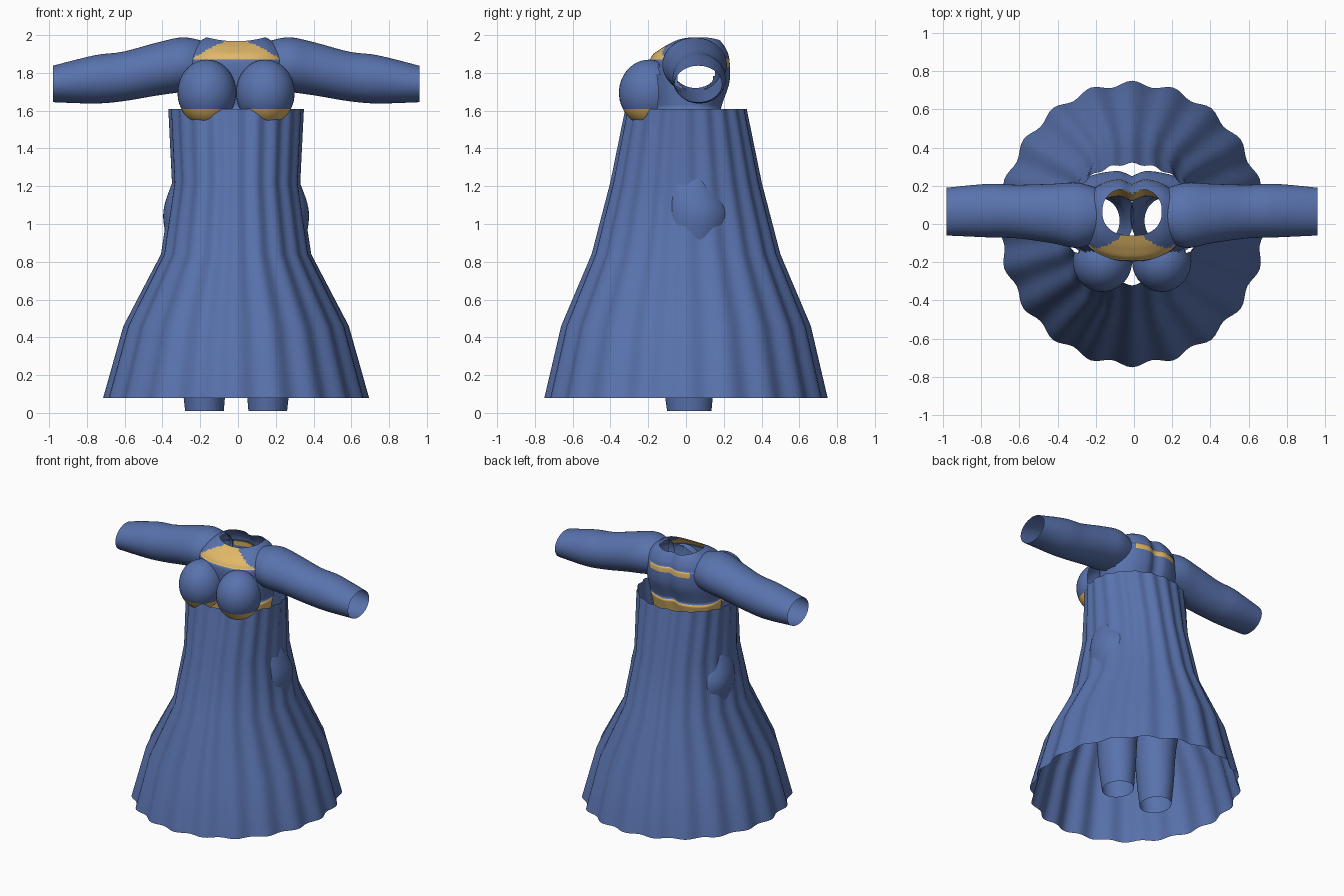
import bpy, bmesh, math
from mathutils import Vector

cube = bpy.data.objects.get("Cube")
if cube:
    bpy.data.objects.remove(cube)


def make_material(name, colour):
    m = bpy.data.materials.new(name)
    m.use_nodes = True
    m.diffuse_color = (*colour, 1)
    m.node_tree.nodes["Principled BSDF"].inputs["Base Color"].default_value = (*colour, 1)
    return m


BLUE = make_material("blue cloth", (0.10, 0.17, 0.42))
TAN = make_material("tan skin", (0.75, 0.48, 0.14))
CENTRE = -0.01


def finish(name, bm, is_skin=None):
    """Turn a bmesh into a smooth object, painting skin faces by a rule."""
    for f in bm.faces:
        f.smooth = True
        if is_skin and is_skin(f.calc_center_median()):
            f.material_index = 1
    bmesh.ops.recalc_face_normals(bm, faces=bm.faces)
    me = bpy.data.meshes.new(name)
    bm.to_mesh(me)
    bm.free()
    me.materials.append(BLUE)
    me.materials.append(TAN)
    ob = bpy.data.objects.new(name, me)
    ob.location.x = CENTRE
    bpy.context.collection.objects.link(ob)
    return ob


def smooth_rings(rings, steps):
    """Catmull-Rom interpolation through the control rings."""
    out = []
    for i in range(len(rings) - 1):
        quad = [rings[max(0, min(len(rings) - 1, i + k))] for k in (-1, 0, 1, 2)]
        for s in range(steps):
            t = s / steps
            out.append([b + 0.5 * t * (c - a + t * (2*a - 5*b + 4*c - d + t * (3*(b - c) + d - a)))
                        for a, b, c, d in zip(*quad)])
    return out + [list(rings[-1])]


def loft(rings, place, sides=48, power=1.0, pleats=0, depth=0.0):
    """Open tube; each ring is (position, u min, u max, v min, v max)."""
    bm = bmesh.new()
    rows = []
    for t, u0, u1, v0, v1 in rings:
        row = []
        for k in range(sides):
            a = 2 * math.pi * k / sides
            r = 1 + depth * math.cos(pleats * a)
            c, s = math.cos(a), math.sin(a)
            u = (u0 + u1) / 2 + (u1 - u0) / 2 * r * math.copysign(abs(c) ** power, c)
            v = (v0 + v1) / 2 + (v1 - v0) / 2 * r * math.copysign(abs(s) ** power, s)
            row.append(bm.verts.new(place(t, u, v)))
        rows.append(row)
    for low, high in zip(rows, rows[1:]):
        for k in range(sides):
            n = (k + 1) % sides
            bm.faces.new((low[k], low[n], high[n], high[k]))
    return bm


def upright(t, u, v):
    return Vector((u, v, t))


def slice_at(bm, z):
    bmesh.ops.bisect_plane(bm, geom=bm.verts[:] + bm.edges[:] + bm.faces[:],
                           plane_co=(0, 0, z), plane_no=(0, 0, 1))


# Pleated open skirt
profile = [(0.08, 0.69, 0.735), (0.46, 0.585, 0.648), (0.84, 0.39, 0.49),
           (1.22, 0.333, 0.393), (1.61, 0.352, 0.315)]
skirt = loft([(z, -x, x, -y, y) for z, x, y in profile], upright,
             sides=160, pleats=20, depth=0.02)
finish("pleated_skirt", skirt)

# Torso from hips to neckline
body = [(0.88, 0.36, -0.17, 0.25), (1.05, 0.386, -0.18, 0.28), (1.2, 0.345, -0.17, 0.22),
        (1.4, 0.25, -0.15, 0.15), (1.61, 0.26, -0.17, 0.19), (1.75, 0.27, -0.19, 0.235),
        (1.87, 0.27, -0.19, 0.235), (1.94, 0.23, -0.13, 0.215), (1.99, 0.155, -0.06, 0.19)]
torso = loft(smooth_rings([(z, -x, x, f, b) for z, x, f, b in body], 8),
             upright, sides=96, power=0.85)
for height in (1.61, 1.83, 1.87):
    slice_at(torso, height)
# Clear the armholes behind the sleeves
holes = [f for f in torso.faces
         if abs(f.calc_center_median().x) > 0.15
         and math.hypot(f.calc_center_median().y - 0.05, f.calc_center_median().z - 1.8) < 0.1]
bmesh.ops.delete(torso, geom=holes, context="FACES")


def torso_skin(c):
    front = c.z > 1.87 and c.y < 0.02 and abs(c.x) < 0.24 - (c.z - 1.87) * 1.6
    back = 1.83 < c.z < 1.87 and c.y > 0.15 and abs(c.x) < 0.16
    return front or back or 1.3 < c.z < 1.61


torso_object = finish("torso", torso, torso_skin)
# Dip the neckline at front and back, and crease the spine and seat
for v in torso_object.data.vertices:
    p = v.co
    if p.z > 1.9:
        p.z -= (p.z - 1.9) * 0.25 * max(0, 1 - (p.x / 0.16) ** 2)
    if p.y > 0.1:
        p.y -= 0.03 * math.exp(-(p.x / 0.04) ** 2)

arm_rings = [(0.16, -0.08, 0.18, 1.72, 1.965), (0.28, -0.125, 0.215, 1.70, 1.988),
             (0.42, -0.10, 0.21, 1.68, 1.96), (0.6, -0.075, 0.205, 1.65, 1.912),
             (0.75, -0.07, 0.21, 1.638, 1.893), (0.97, -0.06, 0.19, 1.645, 1.838)]
leg_rings = [(0.01, 0.065, 0.27, -0.10, 0.135), (0.2, 0.05, 0.29, -0.125, 0.15),
             (0.45, 0.03, 0.31, -0.14, 0.16), (0.7, 0.0, 0.345, -0.16, 0.21),
             (0.95, -0.01, 0.372, -0.17, 0.255)]

for side, sign in (("left", 1), ("right", -1)):
    # Open sleeve
    sleeve = loft(smooth_rings(arm_rings, 5), lambda t, u, v: Vector((sign * t, u, v)))
    finish(side + "_sleeve", sleeve)
    # Open trouser leg
    leg = loft(smooth_rings(leg_rings, 4), lambda t, u, v: Vector((sign * u, v, t)))
    finish(side + "_trouser_leg", leg)
    # Rounded bust, bare below the bodice edge
    bust = bmesh.new()
    bmesh.ops.create_uvsphere(bust, u_segments=40, v_segments=28, radius=1)
    for v in bust.verts:
        v.co = Vector((sign * 0.155 + v.co.x * 0.155, -0.195 + v.co.y * 0.16,
                       1.695 + v.co.z * 0.175))
    slice_at(bust, 1.61)
    bmesh.ops.delete(bust, geom=[v for v in bust.verts if v.co.y > -0.13], context="VERTS")
    finish(side + "_bust", bust, lambda c: c.z < 1.61)
